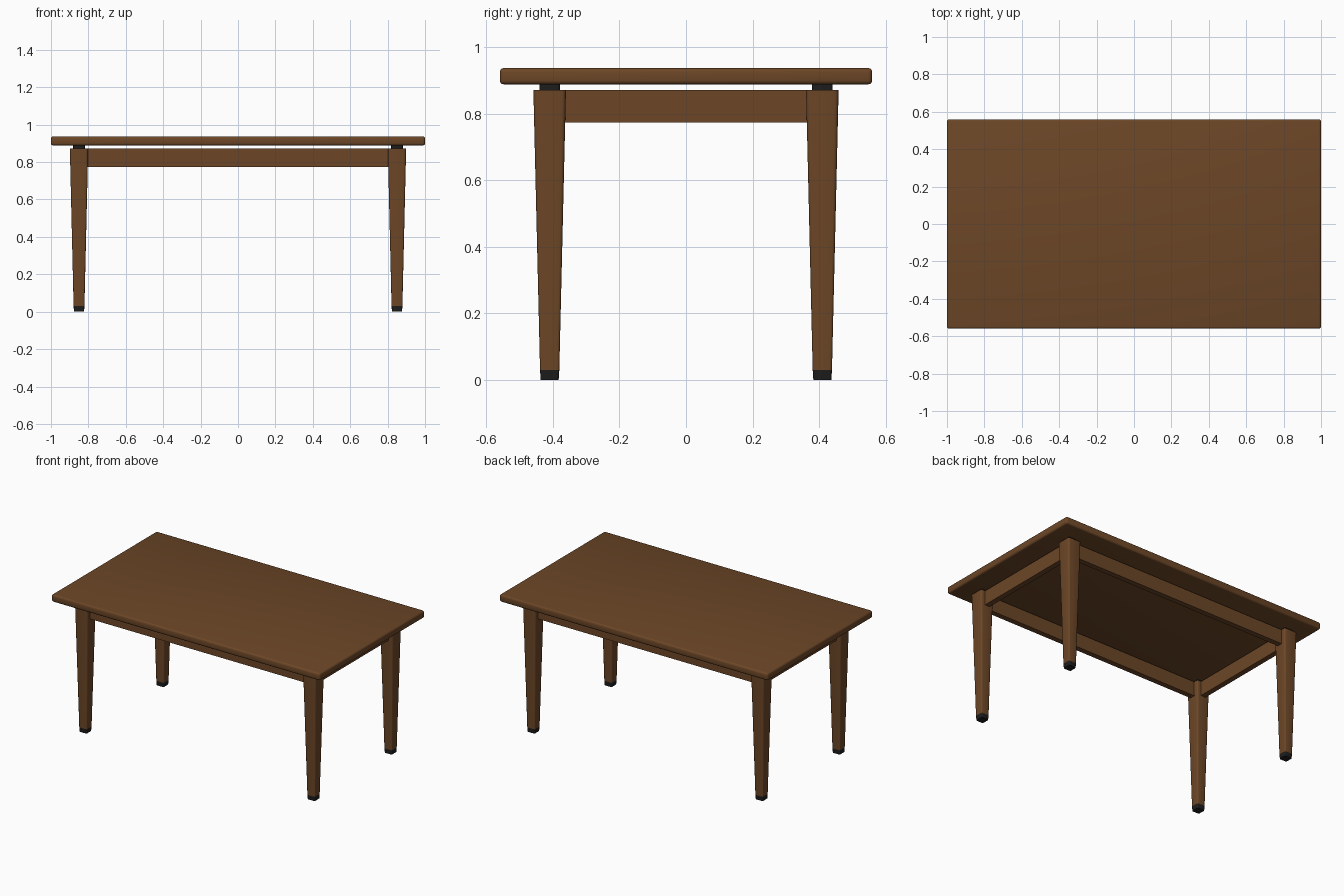
import bpy, bmesh, math

if "Cube" in bpy.data.objects:
    bpy.data.objects.remove(bpy.data.objects["Cube"])


def material(name, rgb):
    m = bpy.data.materials.new(name)
    m.diffuse_color = (*rgb, 1)
    m.use_nodes = True
    m.node_tree.nodes["Principled BSDF"].inputs["Base Color"].default_value = m.diffuse_color
    return m


WOOD = material("walnut brown", (0.15, 0.062, 0.02))
RUBBER = material("black rubber", (0.012, 0.012, 0.012))


def finish(name, bm, mat, angle=60):
    bmesh.ops.recalc_face_normals(bm, faces=bm.faces)
    me = bpy.data.meshes.new(name)
    bm.to_mesh(me)
    bm.free()
    me.materials.append(mat)
    ob = bpy.data.objects.new(name, me)
    bpy.context.collection.objects.link(ob)
    bpy.ops.object.select_all(action='DESELECT')
    ob.select_set(True)
    bpy.context.view_layer.objects.active = ob
    bpy.ops.object.shade_smooth_by_angle(angle=math.radians(angle))
    return ob


def box(name, x, y, z, mat, bevel=0.0, segments=2):
    """Box from (min, max) ranges with rounded edges."""
    bm = bmesh.new()
    bmesh.ops.create_cube(bm, size=1)
    for v in bm.verts:
        v.co = [r[0] if c < 0 else r[1] for c, r in zip(v.co, (x, y, z))]
    if bevel:
        bmesh.ops.bevel(bm, geom=bm.edges[:], offset=bevel, segments=segments,
                        profile=0.5, affect='EDGES')
    return finish(name, bm, mat)


def post(name, cx, cy, z0, z1, h0, h1, mat, rounding=0.25):
    """Tapered square post with rounded corners, h0/h1 = half widths."""
    bm = bmesh.new()
    rings = []
    for z, h in ((z0, h0), (z1, h1)):
        r = h * rounding
        ring = []
        for q in range(4):
            a0 = q * math.pi / 2
            sx, sy = ((1, 1), (-1, 1), (-1, -1), (1, -1))[q]
            for k in range(4):
                a = a0 + k * math.pi / 6
                ring.append(bm.verts.new((cx + sx * (h - r) + r * math.cos(a),
                                          cy + sy * (h - r) + r * math.sin(a), z)))
        rings.append(ring)
    n = len(rings[0])
    for i in range(n):
        j = (i + 1) % n
        bm.faces.new((rings[0][i], rings[0][j], rings[1][j], rings[1][i]))
    bm.faces.new(rings[0][::-1])
    bm.faces.new(rings[1])
    return finish(name, bm, mat)


LX, LY = 0.85, 0.41      # leg centres
TOP = 0.872              # top of legs and rails

# Table top
box("table_top", (-1, 1), (-0.56, 0.56), (0.889, 0.938), WOOD, 0.012, 3)

# Legs with feet and spacers
for sx, side in ((-1, "left"), (1, "right")):
    for sy, end in ((-1, "front"), (1, "back")):
        x, y = sx * LX, sy * LY
        tag = f"{end}_{side}"
        post(tag + "_leg", x, y, 0.03, TOP, 0.029, 0.049, WOOD)
        post(tag + "_foot", x, y, 0.0, 0.03, 0.027, 0.029, RUBBER)
        post(tag + "_spacer", x, y, TOP, 0.889, 0.031, 0.031, RUBBER)

# Rails between the legs
T = 0.018
for s, n in ((-1, "front"), (1, "back")):
    box(n + "_rail", (-LX + 0.02, LX - 0.02), (s * LY - T, s * LY + T), (0.775, TOP), WOOD)
for s, n in ((-1, "left"), (1, "right")):
    box(n + "_rail", (s * LX - T, s * LX + T), (-LY + 0.02, LY - 0.02), (0.775, TOP), WOOD)
